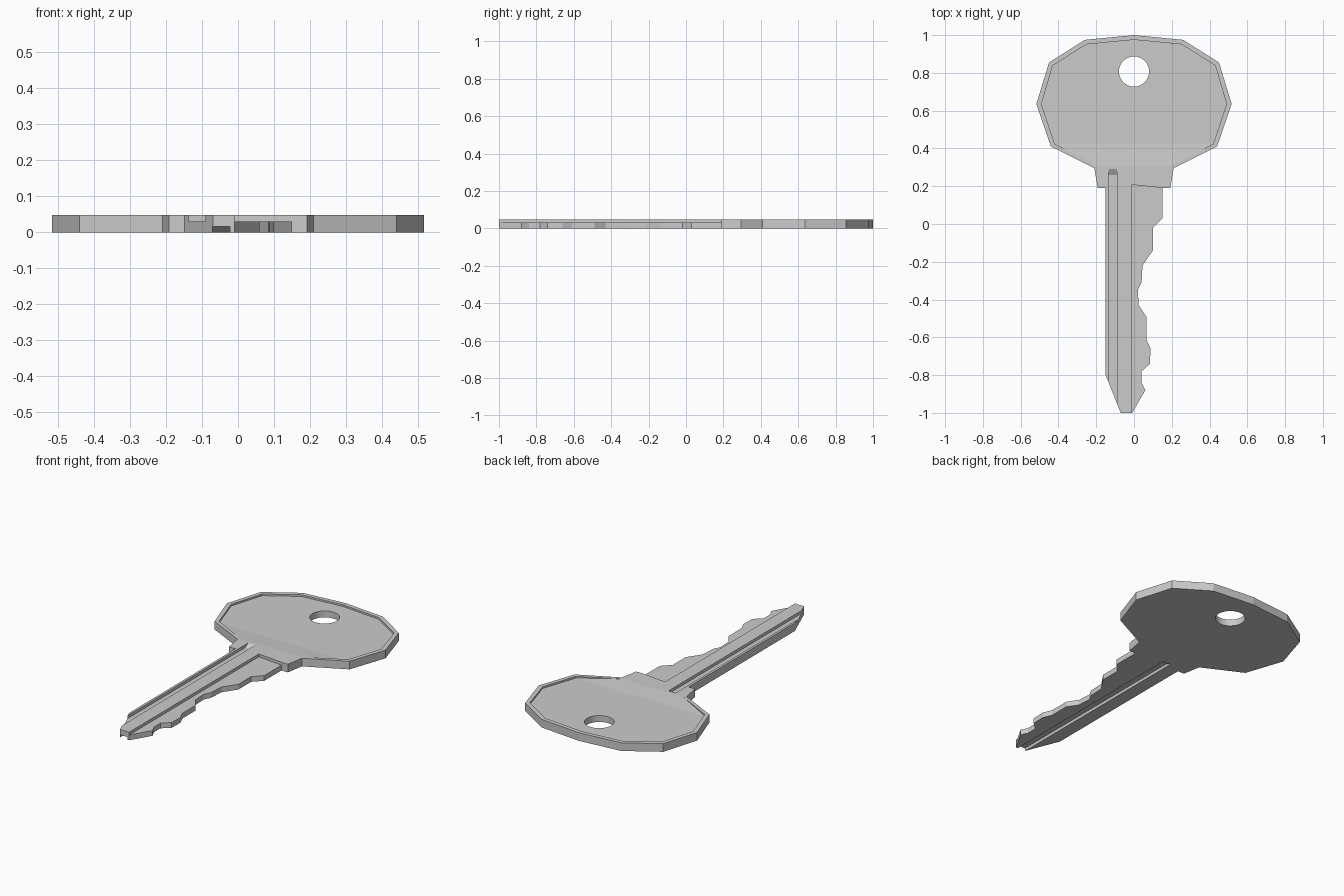
import bpy, bmesh, math

if "Cube" in bpy.data.objects:
    bpy.data.objects.remove(bpy.data.objects["Cube"])

T = 0.048  # key thickness


def new_object(name, bm):
    bmesh.ops.recalc_face_normals(bm, faces=bm.faces)
    mesh = bpy.data.meshes.new(name)
    bm.to_mesh(mesh)
    bm.free()
    ob = bpy.data.objects.new(name, mesh)
    bpy.context.collection.objects.link(ob)
    return ob


def prism(name, outline, z0, z1):
    bm = bmesh.new()
    face = bm.faces.new([bm.verts.new((x, y, z0)) for x, y in outline])
    ext = bmesh.ops.extrude_face_region(bm, geom=[face])
    for v in ext["geom"]:
        if isinstance(v, bmesh.types.BMVert):
            v.co.z = z1
    return new_object(name, bm)


def hull(name, points):
    bm = bmesh.new()
    for p in points:
        bm.verts.new(p)
    bmesh.ops.convex_hull(bm, input=bm.verts[:])
    bmesh.ops.dissolve_limit(bm, angle_limit=0.001, verts=bm.verts[:], edges=bm.edges[:])
    return new_object(name, bm)


def groove(name, x0, x1, y_end, floor, surface):
    # long slot open at the tip, with a short ramp at the inner end
    out = surface + (surface - floor)
    pts = []
    for x in (x0, x1):
        pts += [(x, -1.1, floor), (x, y_end - 0.03, floor), (x, y_end, surface),
                (x, -1.1, out), (x, y_end, out)]
    return hull(name, pts)


def cut(target, cutter):
    cutter.hide_render = True
    mod = target.modifiers.new(cutter.name, "BOOLEAN")
    mod.operation = "DIFFERENCE"
    mod.solver = "EXACT"
    mod.object = cutter
    bpy.context.view_layer.objects.active = target
    bpy.ops.object.modifier_apply(modifier=mod.name)
    bpy.data.objects.remove(cutter, do_unlink=True)


# bow outline (right half), then toothed edge, tip and straight back edge
bow = [(0.26, 0.975), (0.45, 0.855), (0.517, 0.635), (0.44, 0.41),
       (0.21, 0.295), (0.192, 0.19)]
teeth = [(0.15, 0.19), (0.15, 0.03), (0.10, -0.02), (0.10, -0.14), (0.045, -0.22),
         (0.04, -0.31), (0.02, -0.35), (0.025, -0.43), (0.065, -0.49), (0.065, -0.61),
         (0.087, -0.66), (0.085, -0.74), (0.04, -0.78), (0.04, -0.84), (0.06, -0.88),
         (-0.01, -1.0)]
back = [(-0.07, -1.0), (-0.15, -0.8), (-0.15, 0.19)]
mirrored = [(-x, y) for x, y in reversed(bow)]
key = prism("key", [(0, 1)] + bow + teeth + back + mirrored, 0, T)

# shallow panel in the bow that ramps up towards the blade
depth = 0.01
half = [(0.252, 0.951), (0.43, 0.839), (0.49, 0.635), (0.42, 0.425)]
panel = [(0, 0.975)] + half + [(-x, y) for x, y in half]
points = [(x, y, T - depth) for x, y in panel] + [(x, y, 0.1) for x, y in panel]
points += [(s * 0.2, 0.31, z) for s in (-1, 1) for z in (T, 0.1)]
cut(key, hull("bow_panel", points))

# key ring hole
ring = [(0.08 * math.cos(i * math.tau / 32), 0.807 + 0.08 * math.sin(i * math.tau / 32))
        for i in range(32)]
cut(key, prism("ring_hole", ring, -0.1, 0.2))

# lowered strip along the teeth
cut(key, prism("tooth_step", [(-0.01, -1.1), (0.3, -1.1), (0.3, 0.18), (0.15, 0.191),
                              (-0.01, 0.208)], 0.031, 0.1))

# grooves on the upper and lower faces of the blade
cut(key, groove("upper_groove", -0.136, -0.09, 0.29, 0.031, T))
cut(key, groove("lower_groove", -0.071, -0.022, 0.22, 0.017, 0))
